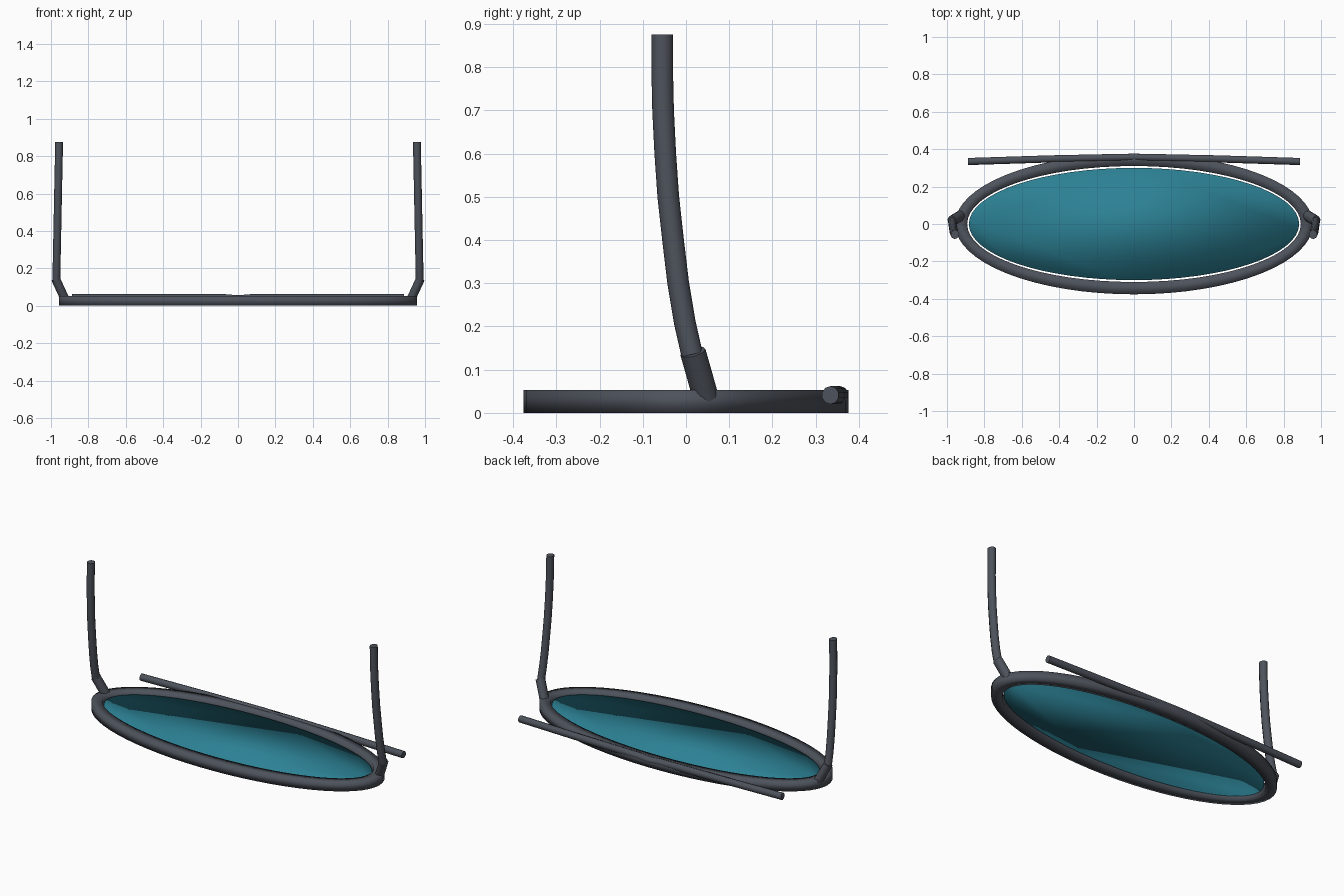
import bpy, bmesh, math
from mathutils import Vector

if "Cube" in bpy.data.objects:
    bpy.data.objects.remove(bpy.data.objects["Cube"])

dark = bpy.data.materials.new("frame_dark")
dark.diffuse_color = (0.075, 0.085, 0.105, 1)
dark.use_nodes = True
dark.node_tree.nodes["Principled BSDF"].inputs["Base Color"].default_value = dark.diffuse_color
teal = bpy.data.materials.new("lens_teal")
teal.diffuse_color = (0.025, 0.22, 0.30, 1)
teal.use_nodes = True
teal.node_tree.nodes["Principled BSDF"].inputs["Base Color"].default_value = teal.diffuse_color


def finish(name, bm, mat, smooth_angle=None):
    bmesh.ops.recalc_face_normals(bm, faces=bm.faces)
    me = bpy.data.meshes.new(name)
    bm.to_mesh(me)
    bm.free()
    ob = bpy.data.objects.new(name, me)
    bpy.context.collection.objects.link(ob)
    me.materials.append(mat)
    for p in me.polygons:
        p.use_smooth = True
    if smooth_angle:
        bpy.ops.object.select_all(action='DESELECT')
        ob.select_set(True)
        bpy.context.view_layer.objects.active = ob
        bpy.ops.object.shade_smooth_by_angle(angle=math.radians(smooth_angle))
    return ob


def skin(rings, closed):
    bm = bmesh.new()
    vs = [[bm.verts.new(p) for p in r] for r in rings]
    n, k = len(vs), len(vs[0])
    for i in range(n if closed else n - 1):
        a, b = vs[i], vs[(i + 1) % n]
        for j in range(k):
            bm.faces.new((a[j], a[(j + 1) % k], b[(j + 1) % k], b[j]))
    if not closed:
        bm.faces.new(vs[0])
        bm.faces.new(vs[-1])
    return bm


def tube(name, pts, r1, r2, up, sides=10):
    # r1 lies across the up vector, r2 along it
    pts = [Vector(p) for p in pts]
    rings = []
    for i, p in enumerate(pts):
        t = (pts[min(i + 1, len(pts) - 1)] - pts[max(i - 1, 0)]).normalized()
        u = t.cross(Vector(up)).normalized()
        v = u.cross(t)
        rings.append([p + u * r1 * math.cos(a) + v * r2 * math.sin(a)
                      for a in (2 * math.pi * (j + 0.5) / sides for j in range(sides))])
    return finish(name, skin(rings, False), dark, 50)


# oval rim with a rectangular, softly shaded section
rings = []
for i in range(64):
    c, s = math.cos(math.tau * i / 64), math.sin(math.tau * i / 64)
    rings.append([(0.957 * c, 0.376 * s, 0), (0.957 * c, 0.376 * s, 0.053),
                  (0.892 * c, 0.31 * s, 0.053), (0.892 * c, 0.31 * s, 0)])
finish("rim", skin(rings, True), dark)

# single oval lens
oval = [[(0.883 * math.cos(math.tau * i / 64), 0.30 * math.sin(math.tau * i / 64), z)
         for i in range(64)] for z in (0.016, 0.036)]
finish("lens", skin(oval, False), teal)

# brow bar across the back edge, dipping slightly in the middle
tube("brow_bar", [(-0.888, 0.334, 0.041), (-0.45, 0.348, 0.041), (-0.07, 0.356, 0.041),
                  (0, 0.357, 0.035), (0.07, 0.356, 0.041), (0.45, 0.348, 0.041),
                  (0.888, 0.334, 0.041)], 0.02, 0.021, (0, 0, 1))

# hinges and curved temple arms on both sides
arm = [(0.971, 0.014, 0.135), (0.970, -0.003, 0.21), (0.968, -0.018, 0.3),
       (0.966, -0.030, 0.4), (0.964, -0.041, 0.5), (0.962, -0.048, 0.6),
       (0.960, -0.053, 0.7), (0.958, -0.055, 0.79), (0.957, -0.055, 0.875)]
for side, s in (("left", -1), ("right", 1)):
    tube(side + "_hinge", [(s * 0.925, 0.046, 0.035), (s * 0.974, 0.016, 0.141)],
         0.025, 0.03, (0, 1, 0))
    tube(side + "_temple", [(s * x, y, z) for x, y, z in arm], 0.022, 0.025, (0, 1, 0))
